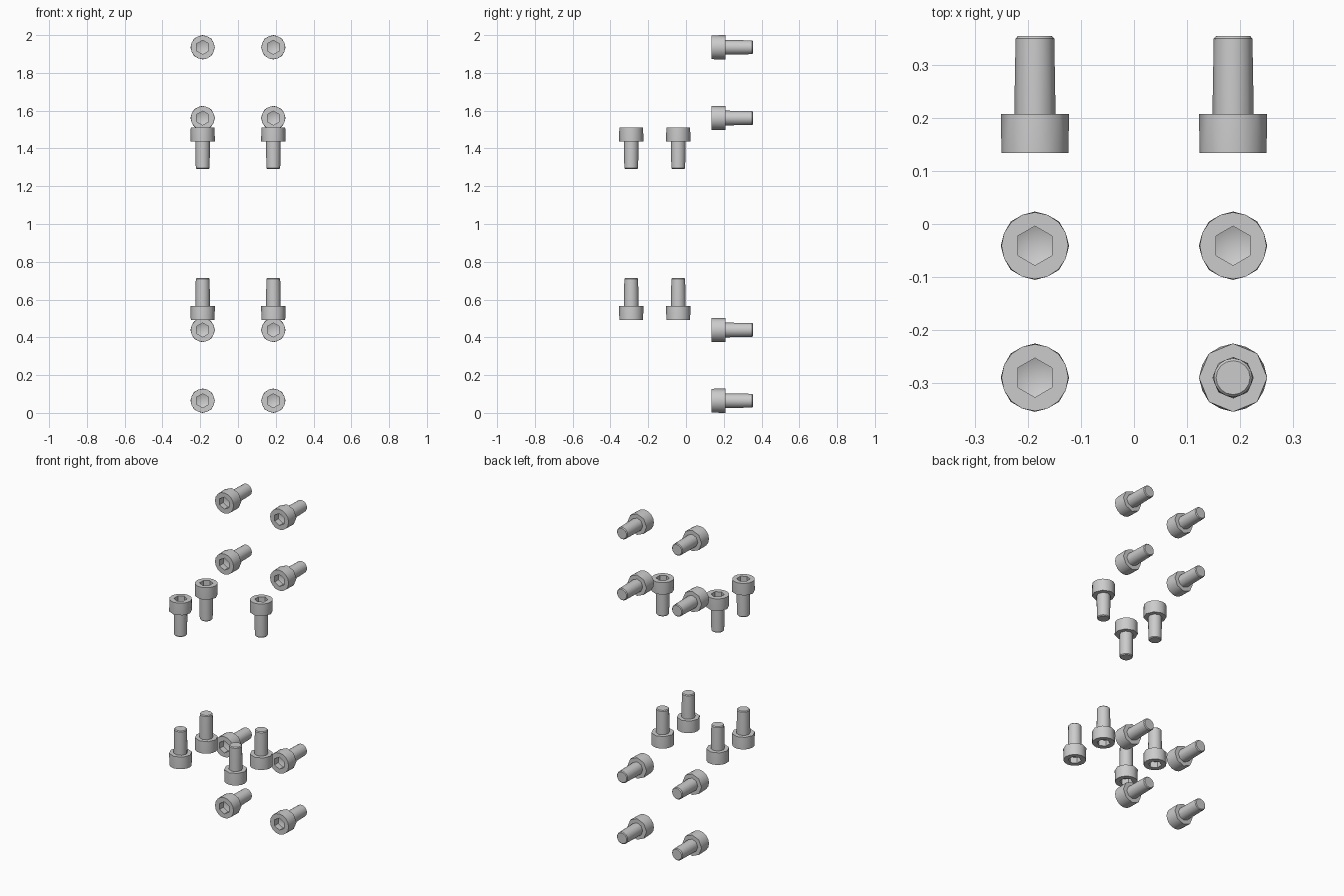
import bpy, bmesh
from math import sin, cos, pi, radians

if "Cube" in bpy.data.objects:
    bpy.data.objects.remove(bpy.data.objects["Cube"])

# Profile of one socket screw along +z: (sides, radius, height), from socket point to tip
PROFILE = [
    (6, 0.037, 0.036),    # socket floor
    (6, 0.037, 0.0),      # socket rim
    (16, 0.063, 0.0),     # head rim
    (8, 0.0645, 0.074),   # head underside, coarser
    (8, 0.039, 0.074),    # shaft root
    (16, 0.0365, 0.216),  # shaft end
    (16, 0.032, 0.221),   # tip chamfer
]


def bridge(bm, a, b):
    """Join two rings that may have different side counts."""
    i = j = 0
    n, m = len(a), len(b)
    while i < n or j < m:
        if n == m:
            bm.faces.new((a[i], a[(i + 1) % n], b[(i + 1) % n], b[i]))
            i, j = i + 1, j + 1
        elif j >= m or (i < n and (i + 0.5) / n <= (j + 0.5) / m):
            bm.faces.new((a[i], a[(i + 1) % n], b[j % m]))
            i += 1
        else:
            bm.faces.new((a[i % n], b[(j + 1) % m], b[j]))
            j += 1


def screw_mesh():
    bm = bmesh.new()
    rings = []
    for n, r, z in PROFILE:
        angles = [pi / 2 + 2 * pi * k / n for k in range(n)]
        rings.append([bm.verts.new((r * cos(t), r * sin(t), z)) for t in angles])
    for a, b in zip(rings, rings[1:]):
        bridge(bm, a, b)
    # Conical socket floor and flat tip
    apex = bm.verts.new((0, 0, 0.052))
    floor = rings[0]
    for k in range(6):
        bm.faces.new((floor[k], floor[(k + 1) % 6], apex))
    bm.faces.new(rings[-1])
    bmesh.ops.recalc_face_normals(bm, faces=bm.faces)
    me = bpy.data.meshes.new("socket_screw")
    bm.to_mesh(me)
    bm.free()
    me.shade_smooth()
    me.set_sharp_from_angle(angle=radians(40))
    return me


mesh = screw_mesh()


def place(name, loc, tilt):
    ob = bpy.data.objects.new(name, mesh)
    ob.location = loc
    ob.rotation_euler = (radians(tilt), 0, 0)
    bpy.context.collection.objects.link(ob)


for x in (-0.187, 0.187):
    # Horizontal screws, heads to the front
    for z in (0.0645, 0.439, 1.561, 1.9355):
        place("horizontal_screw", (x, 0.134, z), -90)
    for y in (-0.29, -0.041):
        # Lower screws point up
        place("lower_screw", (x, y, 0.493), 0)
        # Upper screws point down; the front right one is absent
        if not (x > 0 and y < -0.2):
            place("upper_screw", (x, y, 1.512), 180)
